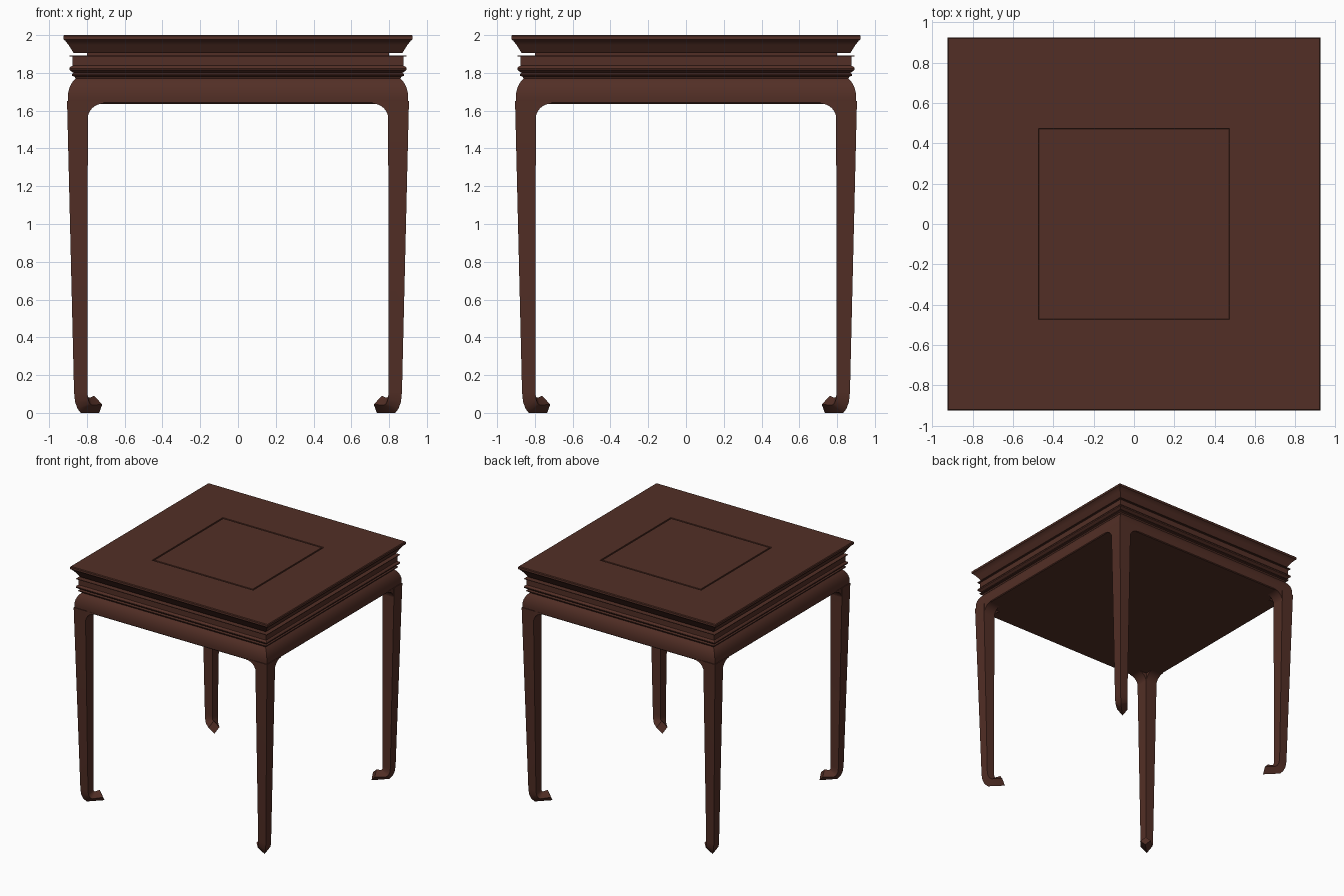
import bpy, bmesh, math

if "Cube" in bpy.data.objects:
    bpy.data.objects.remove(bpy.data.objects["Cube"])

wood = bpy.data.materials.new("dark red wood")
wood.diffuse_color = (0.085, 0.028, 0.019, 1)
wood.use_nodes = True
wood.node_tree.nodes["Principled BSDF"].inputs["Base Color"].default_value = wood.diffuse_color


def finish(name, bm, angle=32):
    bmesh.ops.recalc_face_normals(bm, faces=bm.faces[:])
    me = bpy.data.meshes.new(name)
    bm.to_mesh(me)
    bm.free()
    me.materials.append(wood)
    ob = bpy.data.objects.new(name, me)
    bpy.context.collection.objects.link(ob)
    bpy.ops.object.select_all(action='DESELECT')
    ob.select_set(True)
    bpy.context.view_layer.objects.active = ob
    bpy.ops.object.shade_smooth_by_angle(angle=math.radians(angle))
    return ob


def loft(name, rings):
    """Skin a list of equal-sized point rings and cap both ends."""
    bm = bmesh.new()
    vs = [[bm.verts.new(p) for p in r] for r in rings]
    n = len(rings[0])
    for a, b in zip(vs, vs[1:]):
        for i in range(n):
            j = (i + 1) % n
            bm.faces.new((a[i], a[j], b[j], b[i]))
    bm.faces.new(vs[0])
    bm.faces.new(vs[-1])
    return finish(name, bm)


def square_loft(name, profile):
    """Square moulding from (half width, height) pairs, bottom to top."""
    return loft(name, [[(-h, -h, z), (h, -h, z), (h, h, z), (-h, h, z)]
                       for h, z in profile])


# Table top with flared edge and a square groove in the surface
square_loft("table_top", [
    (0.868, 1.904), (0.872, 1.908), (0.897, 1.948), (0.916, 1.972), (0.925, 1.977),
    (0.925, 1.994), (0.920, 2.0), (0.473, 2.0), (0.471, 1.993),
    (0.462, 1.993), (0.460, 2.0)])

# Waist: recessed neck, thin lip, flat band, bead moulding
square_loft("waist", [
    (0.860, 1.770), (0.866, 1.780), (0.880, 1.785), (0.880, 1.792), (0.870, 1.800),
    (0.882, 1.808), (0.891, 1.815), (0.893, 1.824), (0.887, 1.833),
    (0.877, 1.838), (0.877, 1.887), (0.892, 1.888), (0.892, 1.893),
    (0.800, 1.893), (0.800, 1.905)])

# Apron with a rounded shoulder and closed underside
square_loft("apron", [
    (0.893, 1.636), (0.899, 1.642), (0.901, 1.670), (0.899, 1.695), (0.893, 1.720),
    (0.883, 1.742), (0.870, 1.760), (0.857, 1.773)])

# Leg rings: outer edge, its height, inner edge, its height, half width
LEG = [(0.905, 1.650, 0.795, 1.650, 0.055),
       (0.868, 0.110, 0.797, 0.110, 0.0355),
       (0.863, 0.060, 0.795, 0.088, 0.035),
       (0.850, 0.022, 0.790, 0.080, 0.034),
       (0.832, 0.000, 0.781, 0.082, 0.033),
       (0.735, 0.000, 0.762, 0.090, 0.030)]


def leg(name, sx, sy):
    rings = []
    for o, zo, i, zi, h in LEG:
        c, zm = (o + i) / 2, (zo + zi) / 2
        rings.append([(sx * o, sy * o, zo), (sx * (c - h), sy * (c + h), zm),
                      (sx * i, sy * i, zi), (sx * (c + h), sy * (c - h), zm)])
    loft(name, rings)


def bracket(name, sx, sy, swap):
    """Concave fillet between a leg and the apron."""
    r, x0, z0 = 0.085, 0.797, 1.638
    arc = [(x0 - r + r * math.cos(t * math.pi / 16), z0 - r + r * math.sin(t * math.pi / 16))
           for t in range(9)]
    outline = [(0.83, z0 - r)] + arc + [(x0 - r, z0 + 0.01), (0.83, z0 + 0.01)]
    rings = []
    for d in (0.797, 0.901):
        pts = [(sx * a, sy * d, z) for a, z in outline]
        if swap:
            pts = [(sx * d, sy * a, z) for a, z in outline]
        rings.append(pts)
    loft(name, rings)


# Four legs with inward hooked feet, each with two brackets
for sy, fb in ((-1, "front"), (1, "back")):
    for sx, lr in ((-1, "left"), (1, "right")):
        leg(f"{fb}_{lr}_leg", sx, sy)
        bracket(f"{fb}_{lr}_bracket_across", sx, sy, False)
        bracket(f"{fb}_{lr}_bracket_along", sx, sy, True)
